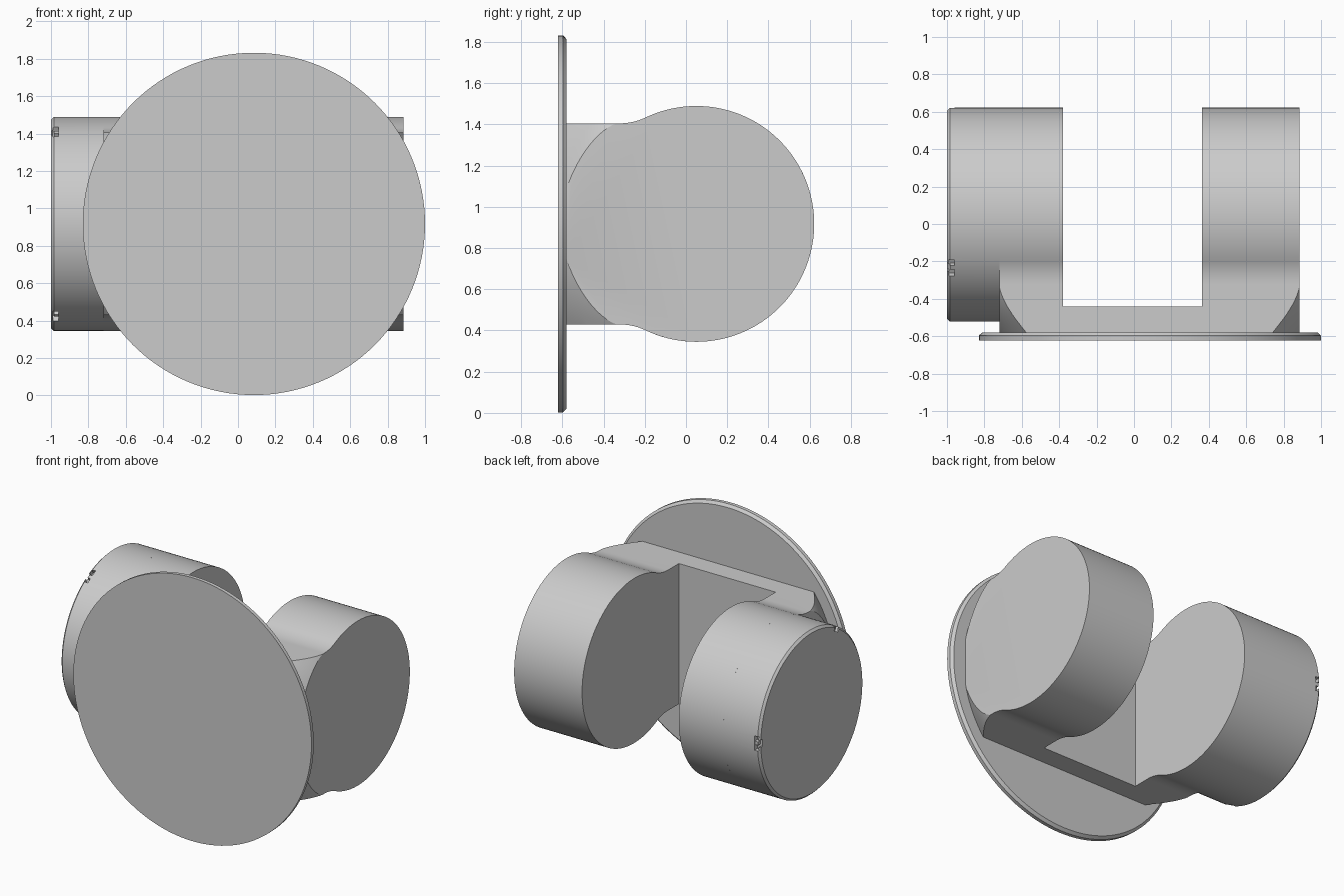
import bpy, bmesh, math
from mathutils import Vector, Matrix

if "Cube" in bpy.data.objects:
    bpy.data.objects.remove(bpy.data.objects["Cube"], do_unlink=True)

ZC = 0.917          # height of the common centre line
DRUM_Y, DRUM_R = 0.05, 0.572
NECK = 0.488        # half height of the neck
PLATE_X = 0.085

grey = bpy.data.materials.new("plain grey")
grey.use_nodes = True
grey.diffuse_color = (0.6, 0.6, 0.6, 1)
grey.node_tree.nodes["Principled BSDF"].inputs["Base Color"].default_value = (0.6, 0.6, 0.6, 1)


def make(name, bm):
    bmesh.ops.recalc_face_normals(bm, faces=bm.faces)
    mesh = bpy.data.meshes.new(name)
    bm.to_mesh(mesh)
    bm.free()
    mesh.materials.append(grey)
    obj = bpy.data.objects.new(name, mesh)
    bpy.context.collection.objects.link(obj)
    return obj


def skin(name, rings):
    """Join rings of points into a closed solid."""
    bm = bmesh.new()
    loops = [[bm.verts.new(p) for p in ring] for ring in rings]
    n = len(loops[0])
    for a, b in zip(loops, loops[1:]):
        for i in range(n):
            j = (i + 1) % n
            bm.faces.new((a[i], a[j], b[j], b[i]))
    bm.faces.new(loops[0])
    bm.faces.new(loops[-1])
    return make(name, bm)


def lathe(name, profile, axis, centre, sides=128):
    """Revolve (radius, position) pairs around a line along x or y."""
    rings = []
    for r, h in profile:
        ring = []
        for i in range(sides):
            t = math.tau * i / sides
            u, v = r * math.cos(t), r * math.sin(t)
            ring.append((h, centre + u, ZC + v) if axis == "x" else (centre + u, h, ZC + v))
        rings.append(ring)
    return skin(name, rings)


def box(name, low, high, turn=None):
    bm = bmesh.new()
    low, high = Vector(low), Vector(high)
    bmesh.ops.create_cube(bm, size=1)
    bmesh.ops.scale(bm, vec=high - low, verts=bm.verts)
    bmesh.ops.translate(bm, vec=(low + high) / 2, verts=bm.verts)
    if turn:
        bmesh.ops.transform(bm, matrix=turn, verts=bm.verts)
    return make(name, bm)


def cut(obj, tool, operation):
    mod = obj.modifiers.new("cut", "BOOLEAN")
    mod.operation, mod.solver, mod.object = operation, "EXACT", tool
    bpy.context.view_layer.objects.active = obj
    bpy.ops.object.modifier_apply(modifier=mod.name)
    bpy.data.objects.remove(tool, do_unlink=True)


def smooth(obj):
    bpy.ops.object.select_all(action="DESELECT")
    obj.select_set(True)
    bpy.context.view_layer.objects.active = obj
    bpy.ops.object.shade_smooth_by_angle(angle=math.radians(25))


# Round front plate with a chamfered rear rim
plate = lathe("front_plate", [(0.915, -0.622), (0.915, -0.597), (0.897, -0.58)], "y", PLATE_X)

# Side profile: neck, concave blend, then drum
blend_y = -0.32
gap = DRUM_Y - blend_y
blend_r = (gap ** 2 + NECK ** 2 - DRUM_R ** 2) / (2 * (DRUM_R - NECK))
join = math.atan2(NECK + blend_r, -gap)       # angle of the tangent point on the drum
upper = [(-0.6, NECK)]
for i in range(13):
    t = -math.pi / 2 + (join - math.pi / 2) * i / 12
    upper.append((blend_y + blend_r * math.cos(t), NECK + blend_r + blend_r * math.sin(t)))
for i in range(1, 49):
    t = join * (1 - i / 48)
    upper.append((DRUM_Y + DRUM_R * math.cos(t), DRUM_R * math.sin(t)))
outline = upper + [(y, -z) for y, z in reversed(upper[:-1])]
body = skin("twin_arm_body", [[(x, y, ZC + z) for y, z in outline] for x in (-0.72, 0.885)])

# Round the outer neck corners where they meet the plate
curve = [(0.82 + 0.125 * math.sin(math.pi / 2 * i / 12), -0.58 + 0.3 * i / 12) for i in range(13)]
trim = lathe("corner_trim", [(0.82, -0.61)] + curve + [(1.4, -0.2), (1.4, 0.9)], "y", 0.0825)
cut(body, trim, "INTERSECT")

# Open gap between the two arms
cut(body, box("gap_cutter", (-0.38, -0.44, -0.5), (0.363, 1.0, 2.5)), "DIFFERENCE")

# End cap with a chamfered rim
cap = lathe("end_cap", [(DRUM_R, -0.72), (DRUM_R, -0.985), (DRUM_R - 0.015, -1.0)], "x", DRUM_Y)

# Three rim notches, each with a small tongue
centre = Matrix.Translation((0, DRUM_Y, ZC))
for k in range(3):
    turn = centre @ Matrix.Rotation(math.tau * k / 3, 4, "X")
    cut(cap, box("notch_cutter", (-0.99, DRUM_R - 0.035, -0.05), (-0.96, 0.7, 0.05), turn), "DIFFERENCE")
    cut(cap, box("slot_cutter", (-1.1, DRUM_R - 0.035, -0.025), (-0.98, 0.7, 0.025), turn), "DIFFERENCE")
    box("notch_tongue_%d" % (k + 1), (-0.985, DRUM_R - 0.05, -0.012), (-0.95, DRUM_R - 0.006, 0.012), turn)

for part in (plate, body, cap):
    smooth(part)
